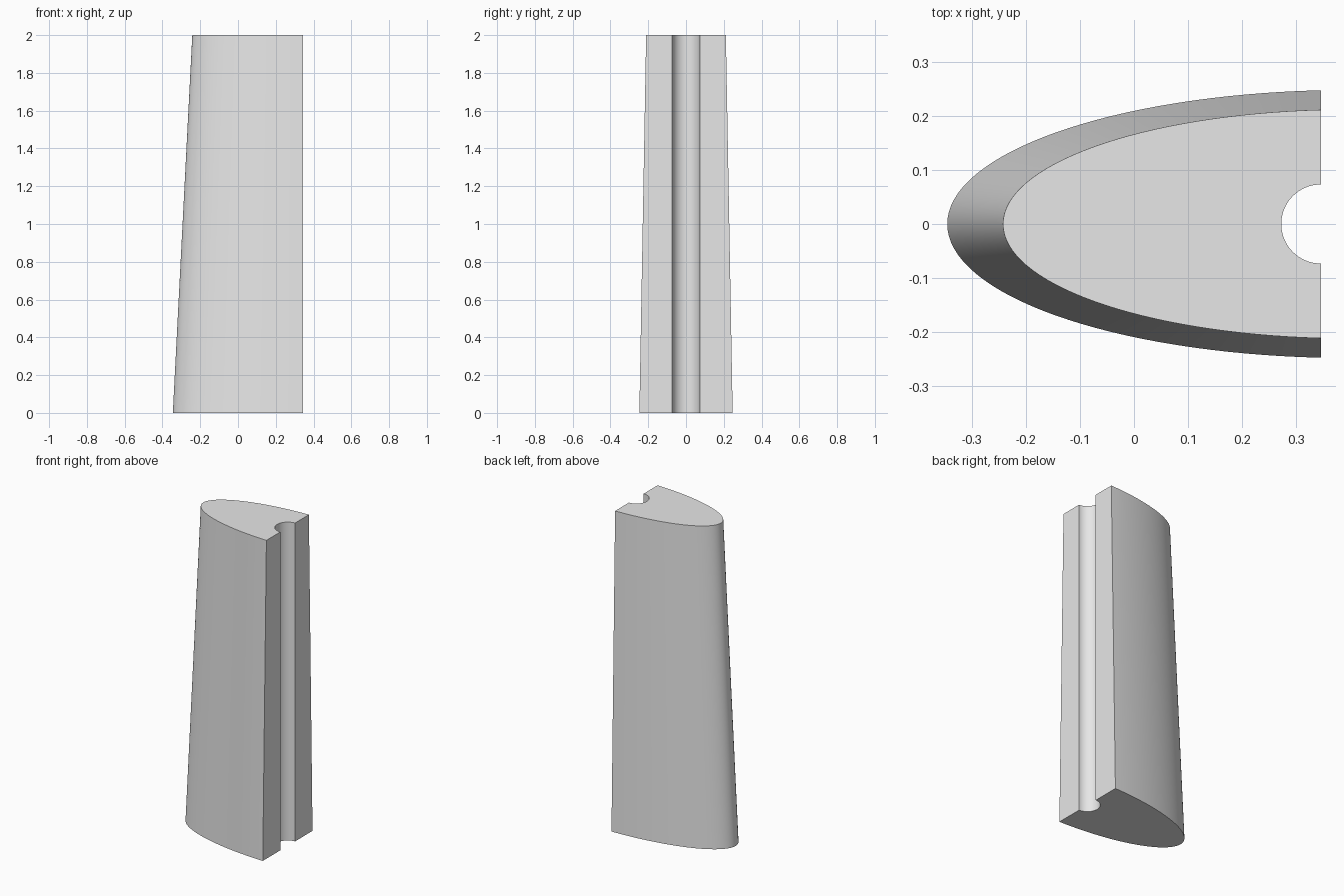
import bpy, bmesh, math

cube = bpy.data.objects.get("Cube")
if cube:
    bpy.data.objects.remove(cube, do_unlink=True)

HEIGHT = 2.0
BACK_X = 0.345        # flat rear face
GROOVE_R = 0.073
CENTRE_X = 0.40       # ellipse centre, just behind the rear face
SIDE_STEPS = 64
GROOVE_STEPS = 32

grey = bpy.data.materials.new("light_grey")
grey.use_nodes = True
colour = (0.8, 0.8, 0.8, 1)
grey.diffuse_color = colour
grey.node_tree.nodes["Principled BSDF"].inputs["Base Color"].default_value = colour


def section(nose_x, half_width):
    """Rounded nose cut off flat at the rear, with a half-round groove."""
    a = CENTRE_X - nose_x
    end = math.acos((CENTRE_X - BACK_X) / a)
    b = half_width / math.sin(end)
    pts = []
    for i in range(SIDE_STEPS + 1):
        t = end - 2 * end * i / SIDE_STEPS
        pts.append((CENTRE_X - a * math.cos(t), b * math.sin(t)))
    for i in range(GROOVE_STEPS + 1):
        t = -math.pi / 2 - math.pi * i / GROOVE_STEPS
        pts.append((BACK_X + GROOVE_R * math.cos(t), GROOVE_R * math.sin(t)))
    return pts


# Tapered body lofted from the base section to the top section
bm = bmesh.new()
low = [bm.verts.new((x, y, 0)) for x, y in section(-0.345, 0.247)]
high = [bm.verts.new((x, y, HEIGHT)) for x, y in section(-0.242, 0.211)]
n = len(low)
for i in range(n):
    j = (i + 1) % n
    bm.faces.new((low[i], low[j], high[j], high[i]))
bm.faces.new(low[::-1])
bm.faces.new(high)
bmesh.ops.recalc_face_normals(bm, faces=bm.faces)

mesh = bpy.data.meshes.new("tapered_fairing")
bm.to_mesh(mesh)
bm.free()
mesh.materials.append(grey)
body = bpy.data.objects.new("tapered_fairing", mesh)
bpy.context.collection.objects.link(body)

# Smooth the curved walls, keep the rims and corners sharp
bpy.ops.object.select_all(action='DESELECT')
body.select_set(True)
bpy.context.view_layer.objects.active = body
bpy.ops.object.shade_smooth_by_angle(angle=math.radians(30))
